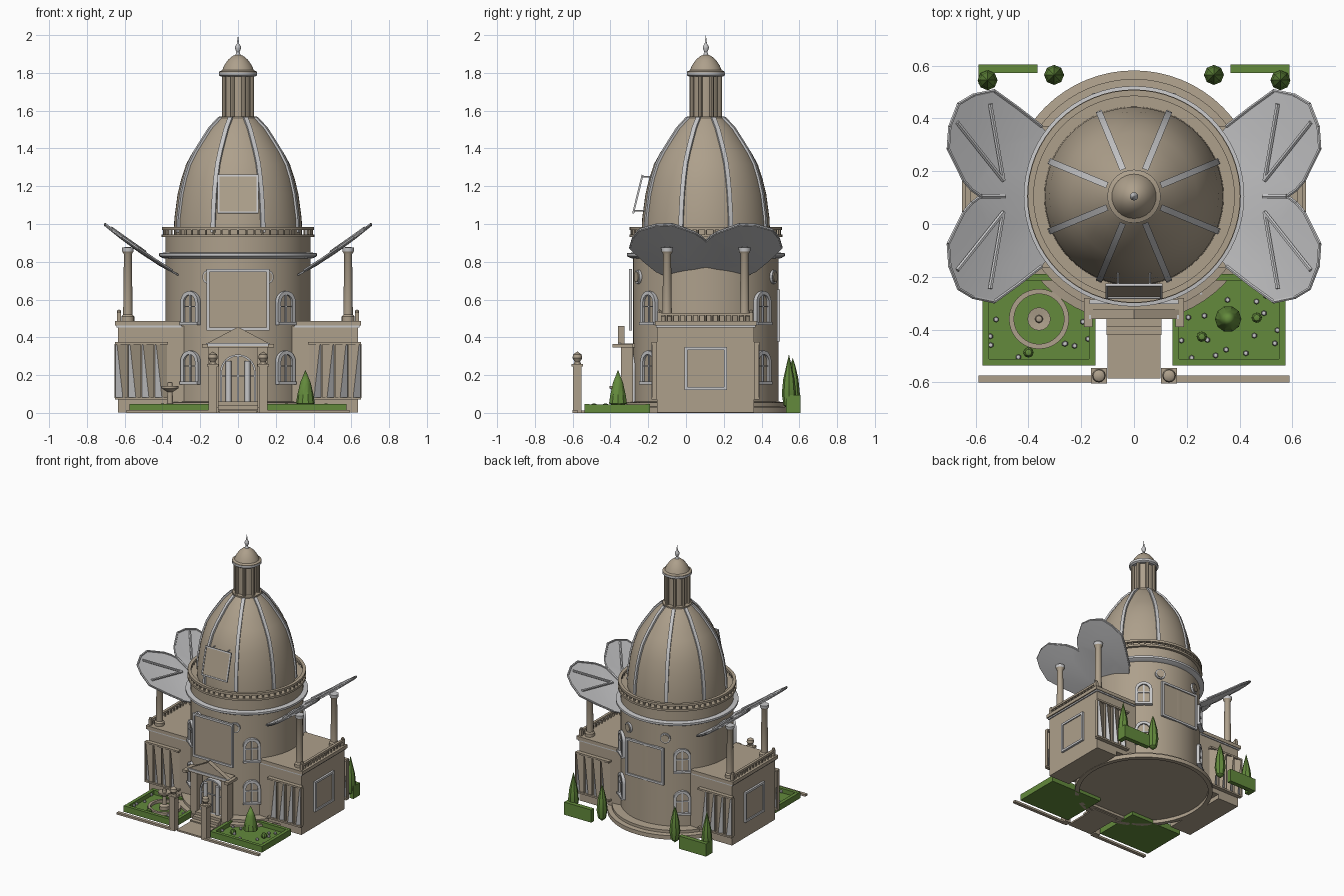
import bpy, bmesh, math, random
from mathutils import Matrix, Vector

if "Cube" in bpy.data.objects:
    bpy.data.objects.remove(bpy.data.objects["Cube"])
random.seed(4)
CY = 0.105  # tower axis


def material(name, rgb):
    m = bpy.data.materials.new(name)
    m.use_nodes = True
    m.diffuse_color = (*rgb, 1)
    m.node_tree.nodes["Principled BSDF"].inputs["Base Color"].default_value = (*rgb, 1)
    return m


STONE = material("tan_stone", (0.42, 0.35, 0.26))
METAL = material("grey_metal", (0.57, 0.57, 0.58))
GREEN = material("leaf_green", (0.125, 0.255, 0.045))


class Part:
    """Collects primitives into one mesh object."""

    def __init__(self, name, mat):
        self.name, self.mat, self.bm = name, mat, bmesh.new()

    def box(self, x0, x1, y0, y1, z0, z1, M=Matrix()):
        mid = Vector(((x0 + x1) / 2, (y0 + y1) / 2, (z0 + z1) / 2))
        size = (abs(x1 - x0), abs(y1 - y0), abs(z1 - z0), 1)
        bmesh.ops.create_cube(self.bm, size=1, matrix=M @ Matrix.Translation(mid) @ Matrix.Diagonal(size))
        return self

    def rod(self, a, b, r, n=8):
        a, b = Vector(a), Vector(b)
        M = Matrix.Translation((a + b) / 2) @ (b - a).to_track_quat('Z', 'Y').to_matrix().to_4x4()
        bmesh.ops.create_cone(self.bm, cap_ends=True, segments=n, radius1=r,
                              radius2=r, depth=(b - a).length, matrix=M)
        return self

    def ball(self, p, r, n=8):
        bmesh.ops.create_uvsphere(self.bm, u_segments=n, v_segments=n // 2 + 1, radius=r,
                                  matrix=Matrix.Translation(p))
        return self

    def lathe(self, profile, x=0, y=CY, n=64):
        vs = [self.bm.verts.new((x + r, y, z)) for r, z in profile]
        es = [self.bm.edges.new(p) for p in zip(vs, vs[1:])]
        bmesh.ops.spin(self.bm, geom=vs + es, cent=(x, y, 0), axis=(0, 0, 1),
                       angle=math.tau, steps=n, use_duplicate=False)
        return self.weld()

    def weld(self):
        bmesh.ops.remove_doubles(self.bm, verts=self.bm.verts[:], dist=0.0004)
        return self

    def poly(self, pts):
        self.bm.faces.new([self.bm.verts.new(p) for p in pts])
        return self

    def done(self):
        bm = self.bm
        bmesh.ops.recalc_face_normals(bm, faces=bm.faces[:])
        for f in bm.faces:
            f.smooth = True
        for e in bm.edges:
            e.smooth = len(e.link_faces) == 2 and e.calc_face_angle(0) < math.radians(35)
        me = bpy.data.meshes.new(self.name)
        bm.to_mesh(me)
        bm.free()
        me.materials.append(self.mat)
        ob = bpy.data.objects.new(self.name, me)
        bpy.context.collection.objects.link(ob)
        return ob


def framed_panel(name, M, w, h, t=0.008):
    """Flat stone panel with a metal border; local -y is the outside."""
    Part(name, STONE).box(-w, w, 0, t, -h, h, M).done()
    f = Part(name + "_frame", METAL)
    for s in (-1, 1):
        f.box(s * w - t, s * w + t, -t, t, -h - t, h + t, M)
        f.box(-w, w, -t, t, s * h - t, s * h + t, M)
    f.done()


def arched(name, M, w, h, rim, depth):
    """Arched opening of half width w and height h with rim, mullions and sill."""
    def outline(r):
        arc = [(r * math.cos(i * math.pi / 12), h - w + r * math.sin(i * math.pi / 12)) for i in range(13)]
        return [(r, 0)] + arc + [(-r, 0)]
    Part(name + "_pane", STONE).poly([M @ Vector((x, -0.004, z)) for x, z in outline(w)]).done()
    f = Part(name + "_frame", METAL)
    a, b = outline(w), outline(w + rim)
    for i in range(len(a) - 1):
        q = [a[i], a[i + 1], b[i + 1], b[i]]
        f.poly([M @ Vector((x, -depth, z)) for x, z in q])
        for c in ((a[i], a[i + 1]), (b[i], b[i + 1])):
            f.poly([M @ Vector((x, y, z)) for (x, z), y in zip((c[0], c[1], c[1], c[0]), (-depth, -depth, 0.03, 0.03))])
    f.box(-0.004, 0.004, -0.012, 0, 0, h, M).box(-w, w, -0.012, 0, h * .55, h * .55 + .007, M)
    f.box(-w - rim, w + rim, -depth - 0.008, 0.03, -0.014, 0, M).weld().done()


def around(angle, r, z):
    """Frame on the tower wall; angle 0 is the front, local -y points outward."""
    return Matrix.Translation((0, CY, z)) @ Matrix.Rotation(angle, 4, 'Z') @ Matrix.Translation((0, -r, 0))


# Tower body
Part("tower_base", STONE).lathe([(0, .025), (.445, .025), (.445, 0), (.477, 0), (.477, .03), (.445, .035), (.445, .055), (.38, .06)]).done()
Part("tower_drum", STONE).lathe([(.385, .03), (.385, .93), (.405, .93), (.405, .945), (.34, .945), (.34, .97)]).done()
Part("drum_cornice", METAL).lathe([(.38, .815), (.4, .82), (.418, .83), (.418, .845), (.38, .85)]).done()

# Balustrade round the dome
bal = Part("dome_balustrade", STONE)
bal.lathe([(.38, .968), (.403, .968), (.403, .985), (.38, .985), (.38, .968)])
for k in range(56):
    p = around(k * math.tau / 56, .391, 0).translation
    bal.rod((p.x, p.y, .945), (p.x, p.y, .97), .007, 6)
bal.done()

# Dome and its flat ribs
DOME = [(.34, .95), (.337, 1.03), (.32, 1.157), (.3, 1.24), (.275, 1.316), (.24, 1.38), (.2, 1.44), (.155, 1.505), (.1, 1.56)]
Part("dome", STONE).lathe(DOME + [(0, 1.575)]).done()
ribs = Part("dome_ribs", METAL)
for k in range(8):
    rows = []
    for r, z in DOME:
        M = around((k + .5) * math.tau / 8, r, z + .006)
        rows.append([M @ Vector(c) for c in ((-.012, .025, 0), (-.012, -.01, 0), (.012, -.01, 0), (.012, .025, 0))])
    for a, b in zip(rows, rows[1:]):
        for i in range(3):
            ribs.poly([a[i], a[i + 1], b[i + 1], b[i]])
ribs.weld().done()

# Lantern, cap and finial
lantern = Part("lantern", STONE).lathe([(.1, 1.55), (.1, 1.57), (.07, 1.57), (.07, 1.785)], n=32)
for k in range(8):
    p = around((k + .5) * math.tau / 8, .08, 0).translation
    lantern.rod((p.x, p.y, 1.57), (p.x, p.y, 1.785), .012, 8)
lantern.done()
Part("lantern_cornice", METAL).lathe([(0, 1.78), (.09, 1.78), (.101, 1.788), (.101, 1.803), (0, 1.803)], n=32).done()
Part("lantern_cap", STONE).lathe([(.1, 1.802), (.1, 1.807), (.084, 1.814), (.073, 1.84), (.052, 1.87), (.028, 1.89), (0, 1.9)], n=32).done()
Part("finial", METAL).lathe([(.016, 1.89), (.008, 1.91), (.016, 1.93), (.016, 1.94), (.006, 1.955), (0, 2)], n=12).done()

# Tilted panel standing off the dome, with struts
framed_panel("dome_panel", Matrix.Translation((0, -.255, 1.158)) @ Matrix.Rotation(-.24, 4, 'X'), .103, .1, .005)
struts = Part("dome_panel_struts", METAL)
for s in (-1, 1):
    struts.rod((s * .06, -.23, 1.25), (s * .06, -.17, 1.25), .004).rod((s * .06, -.275, 1.07), (s * .06, -.21, 1.07), .004)
struts.done()

# Large wall panels, windows and round medallions on the drum
framed_panel("front_wall_panel", Matrix.Translation((0, -.295, .6)), .16, .155)
framed_panel("back_wall_panel", Matrix.Translation((0, .489, .515)) @ Matrix.Rotation(math.pi, 4, 'Z'), .15, .13)
for i, deg in enumerate((40, -40, 140, -140)):
    for j, z in enumerate((.165, .48)):
        arched(f"window_{i}_{j}", around(math.radians(deg), .385, z), .04, .145, .02, .018)
    M = around(math.radians(23 if abs(deg) < 90 else 157) * (1 if deg > 0 else -1), .385, .72)
    Part(f"medallion_rim_{i}", METAL).rod(M @ Vector((0, .02, 0)), M @ Vector((0, -.012, 0)), .037, 20).done()
    Part(f"medallion_{i}", STONE).rod(M @ Vector((0, .02, 0)), M @ Vector((0, -.017, 0)), .028, 20).done()

# Entrance portico
door = Part("portico", STONE)
door.box(-.165, .165, -.355, -.27, .345, .368)
for s in (-1, 1):
    door.box(s * .158, s * .19, -.39, -.28, .345, .365)
    door.box(s * .1, s * .155, -.345, -.28, .006, .345)
    door.poly([(s * .17, -.36, .366), (s * .17, -.325, .366), (0, -.325, .46), (0, -.36, .46)])
for y in (-.352, -.33):
    door.poly([(-.165, y, .368), (.165, y, .368), (0, y, .455)])
for i in range(3):
    door.box(-.105, .105, -.42 + i * .03, -.28, .006, .02 * (i + 1))
door.done()
arched("door", Matrix.Translation((0, -.3, .06)), .085, .24, .01, .015)
trim = Part("portico_trim", METAL).box(-.17, .17, -.36, -.345, .355, .37)
for s in (-1, 1):
    trim.rod((s * .05, -.315, .06), (s * .05, -.315, .275), .015, 12)
trim.done()

# Path
Part("path", STONE).box(-.1, .1, -.585, -.3, 0, .012).done()


def canopy_z(x):
    return .73 + .27 * max(0, (x - .305) / .4) ** 1.1


LOBE = [(.305, 0), (.305, .21), (.35, .265), (.44, .335), (.53, .4), (.61, .383), (.665, .35), (.698, .265), (.704, .18), (.645, .06), (.615, .025), (.58, 0)]

for s, side in ((-1, "right"), (1, "left")):
    # Wing block, roof slab and roof rail
    wing = Part(side + "_wing", STONE).box(s * .25, s * .47, -.153, .36, .035, .46).box(s * .46, s * .635, -.153, .36, .002, .46)
    wing.box(s * .3, s * .652, -.165, .372, .462, .487).done()
    Part(side + "_wing_band", METAL).box(s * .3, s * .643, -.16, .367, .452, .462).done()
    rail = Part(side + "_roof_rail", STONE).box(s * .62, s * .64, -.15, .355, .515, .53)
    for i in range(15):
        y = -.14 + i * .486 / 14
        rail.rod((s * .63, y, .487), (s * .63, y, .517), .007, 6)
    for y in (-.14, .345):
        rail.box(s * .62, s * .64, y - .01, y + .01, .487, .53).ball((s * .63, y, .535), .012)
    rail.done()
    framed_panel(side + "_wing_panel", Matrix.Translation((s * .642, .105, .235)) @ Matrix.Rotation(s * math.pi / 2, 4, 'Z'), .105, .105)

    # Slanted pleated glazing on front and back of the wing
    for face, y0, d in (("front", -.153, -1), ("back", .36, 1)):
        pleats, bars = Part(f"{side}_{face}_pleats", STONE), Part(f"{side}_{face}_mullions", METAL)
        w = .069
        for i in range(4):
            a = .375 + i * w
            foot, head, edge, ridge = a + .4 * w, a + .85 * w, y0 + d * .006, y0 + d * .03
            pleats.poly([(s * a, edge, .08), (s * foot, ridge, .08), (s * head, ridge, .365), (s * a, edge, .365)])
            bars.poly([(s * foot, ridge, .08), (s * (a + w), edge, .08), (s * (a + w), edge, .365), (s * head, ridge, .365)])
            pleats.box(s * (a + w * .95), s * (a + w * 1.04), y0, y0 + d * .026, .08, .365)
        pleats.box(s * .37, s * .65, y0, y0 + d * .03, .07, .082).box(s * .37, s * .65, y0, y0 + d * .03, .362, .375)
        pleats.done()
        bars.done()

    # Canopy columns
    for i, y in enumerate((-.1, .31)):
        Part(f"{side}_column_{i}", STONE).lathe([(0, .487), (.034, .487), (.034, .51), (.025, .52), (.021, .84), (.03, .855)], s * .583, y, 16).done()
        Part(f"{side}_capital_{i}", METAL).lathe([(.0, .85), (.03, .855), (.032, .876), (0, .878)], s * .583, y, 16).done()

    # Two lobed dished canopy with rim and ribs
    can, rim = Part(side + "_canopy", METAL), Part(side + "_canopy_ribs", METAL)
    for t in (-1, 1):
        at = lambda x, y, dz=0: (s * x, CY + t * y, canopy_z(x) + dz)
        mid = (.52, .19)
        for a, b in zip(LOBE, LOBE[1:] + LOBE[:1]):
            a2, b2 = [((p[0] + mid[0]) / 2, (p[1] + mid[1]) / 2) for p in (a, b)]
            can.poly([at(*a), at(*b), at(*b2, -.006), at(*a2, -.006)])
            can.poly([at(*a2, -.006), at(*b2, -.006), at(*mid, -.008)])
            if a[1] + b[1] > .02 and a[0] > .31:
                rim.rod(at(*a), at(*b), .007, 6)
        for end in ((.545, .35), (.67, .28)):
            rim.rod(at(.495, .06, .004), at(*end, .004), .009, 6)
        rim.rod(at(.49, 0, .004), at(.58, 0, .004), .009, 6)
    can.weld().done().modifiers.new("thickness", 'SOLIDIFY').thickness = .01
    rim.done()

    # Front curb and gate post
    Part(side + "_curb", STONE).box(s * .13, s * .59, -.6, -.575, 0, .015).done()
    Part(side + "_gate_post", STONE).box(s * .11, s * .156, -.598, -.552, 0, .245).box(s * .103, s * .163, -.605, -.545, .245, .26).lathe(
        [(.02, .26), (.014, .27), (.026, .29), (.022, .31), (0, .325)], s * .133, -.575, 12).done()

    # Garden bed with hedge border and flowers
    bed = Part(side + "_garden", GREEN).box(s * .145, s * .575, -.537, -.19, 0, .014)
    for x in (.145, .55):
        bed.box(s * x, s * (x + .025), -.537, -.19, .004, .045)
    for y in (-.537, -.215):
        bed.box(s * .145, s * .575, y, y + .025, .004, .046)
    bed.done()
    flowers = Part(side + "_flowers", METAL)
    spots = [(x, y) for x in (.2, .28, .36, .44, .52) for y in (-.27, -.35, -.43, -.48)]
    for x, y in spots:
        x, y = x + random.uniform(-.03, .03), y + random.uniform(-.03, .03)
        if math.hypot(x - .36, y + .36) > (.13 if s < 0 else .07):
            flowers.ball((s * x, y, .026), .011, 6)
    flowers.done()

    # Rear hedge and cypresses
    Part(side + "_rear_hedge", GREEN).box(s * .365, s * .59, .572, .605, 0, .095).box(s * .555, s * .59, .53, .58, 0, .095).done()
    for i, (x, y, z) in enumerate(((.555, .545, .31), (.303, .565, .29))):
        Part(f"{side}_cypress_{i}", GREEN).lathe([(0, .015), (.028, .04), (.038, .1), (.03, .18), (.014, .25), (0, z)], s * x, y, 8).done()

# Fountain in the right garden
Part("fountain_basin", STONE).lathe([(.095, .014), (.095, .035), (.114, .035), (.114, .014)], -.36, -.36, 32).done()
Part("fountain", STONE).lathe([(.035, .014), (.035, .04), (.016, .05), (.014, .11), (.044, .13), (.044, .142), (.015, .138), (.012, .16), (0, .165)], -.36, -.36, 16).done()

# Garden shrubs and cone tree
Part("cone_tree", GREEN).lathe([(0, .03), (.05, .05), (.044, .09), (.028, .16), (0, .228)], .357, -.36, 10).done()
shrubs = Part("shrubs", GREEN)
for p in ((.465, -.355), (.257, -.427), (-.4, -.487)):
    shrubs.ball((*p, .03), .021, 8)
shrubs.done()
